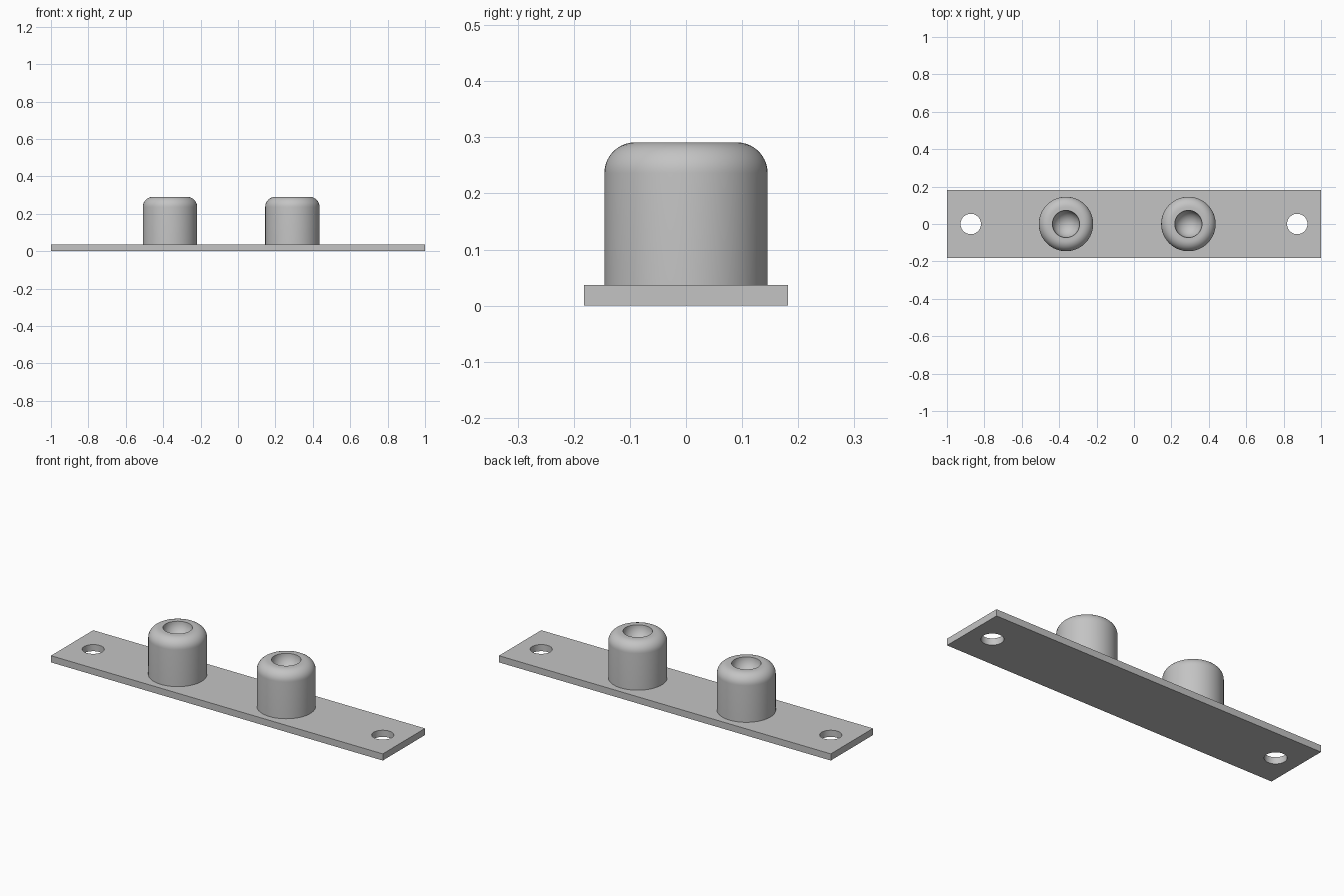
import bpy, bmesh
from math import sin, cos, pi, radians

cube = bpy.data.objects.get("Cube")
if cube:
    bpy.data.objects.remove(cube)

U = 2 / 55                      # one design unit
LENGTH, WIDTH, THICK = 55 * U, 10 * U, U
HOLE_R, HOLE_X = 1.5 * U, 24 * U
POST_R, POST_TOP, FILLET, BOWL_R = 4 * U, 8 * U, 1.5 * U, 2 * U
SEGMENTS = 64

grey = bpy.data.materials.new("plain grey")
grey.use_nodes = True
colour = (0.55, 0.55, 0.55, 1)
grey.diffuse_color = colour
grey.node_tree.nodes["Principled BSDF"].inputs["Base Color"].default_value = colour


def finish(obj, name):
    obj.name = name
    obj.data.materials.append(grey)
    bpy.ops.object.select_all(action="DESELECT")
    obj.select_set(True)
    bpy.context.view_layer.objects.active = obj
    bpy.ops.object.shade_smooth_by_angle(angle=radians(30))


def arc(cx, cz, r, start, end, steps):
    angles = [start + (end - start) * i / steps for i in range(steps + 1)]
    return [(cx + r * cos(a), cz + r * sin(a)) for a in angles]


def lathe(name, profile, x):
    """Revolve an (r, z) profile about a vertical axis at x."""
    bm = bmesh.new()
    verts = [bm.verts.new((r, 0, z)) for r, z in profile]
    edges = [bm.edges.new(pair) for pair in zip(verts, verts[1:])]
    bmesh.ops.spin(bm, geom=verts + edges, cent=(0, 0, 0), axis=(0, 0, 1),
                   angle=2 * pi, steps=SEGMENTS)
    bmesh.ops.remove_doubles(bm, verts=bm.verts, dist=1e-5)
    bmesh.ops.recalc_face_normals(bm, faces=bm.faces)
    mesh = bpy.data.meshes.new(name)
    bm.to_mesh(mesh)
    bm.free()
    obj = bpy.data.objects.new(name, mesh)
    bpy.context.collection.objects.link(obj)
    obj.location.x = x
    finish(obj, name)


# Base plate with a screw hole at each end
bpy.ops.mesh.primitive_cube_add(size=1, location=(0, 0, THICK / 2))
plate = bpy.context.object
plate.scale = (LENGTH, WIDTH, THICK)
bpy.ops.object.transform_apply(location=True, scale=True)
for side, x in (("left", HOLE_X), ("right", -HOLE_X)):
    bpy.ops.mesh.primitive_cylinder_add(vertices=SEGMENTS, radius=HOLE_R,
                                        depth=4 * THICK, location=(x, 0, THICK / 2))
    cutter = bpy.context.object
    cutter.name = side + "_hole_cutter"
    cut = plate.modifiers.new(side + "_screw_hole", "BOOLEAN")
    cut.operation, cut.solver, cut.object = "DIFFERENCE", "EXACT", cutter
    bpy.context.view_layer.objects.active = plate
    bpy.ops.object.modifier_apply(modifier=cut.name)
    bpy.data.objects.remove(cutter)
finish(plate, "base_plate")

# Round posts: straight wall, rounded shoulder, bowl in the top
profile = [(0, THICK / 2), (POST_R, THICK / 2)]
profile += arc(POST_R - FILLET, POST_TOP - FILLET, FILLET, 0, pi / 2, 10)
profile += arc(0, POST_TOP, BOWL_R, 0, -pi / 2, 12)
lathe("left_post", profile, 8 * U)
lathe("right_post", profile, -10 * U)
